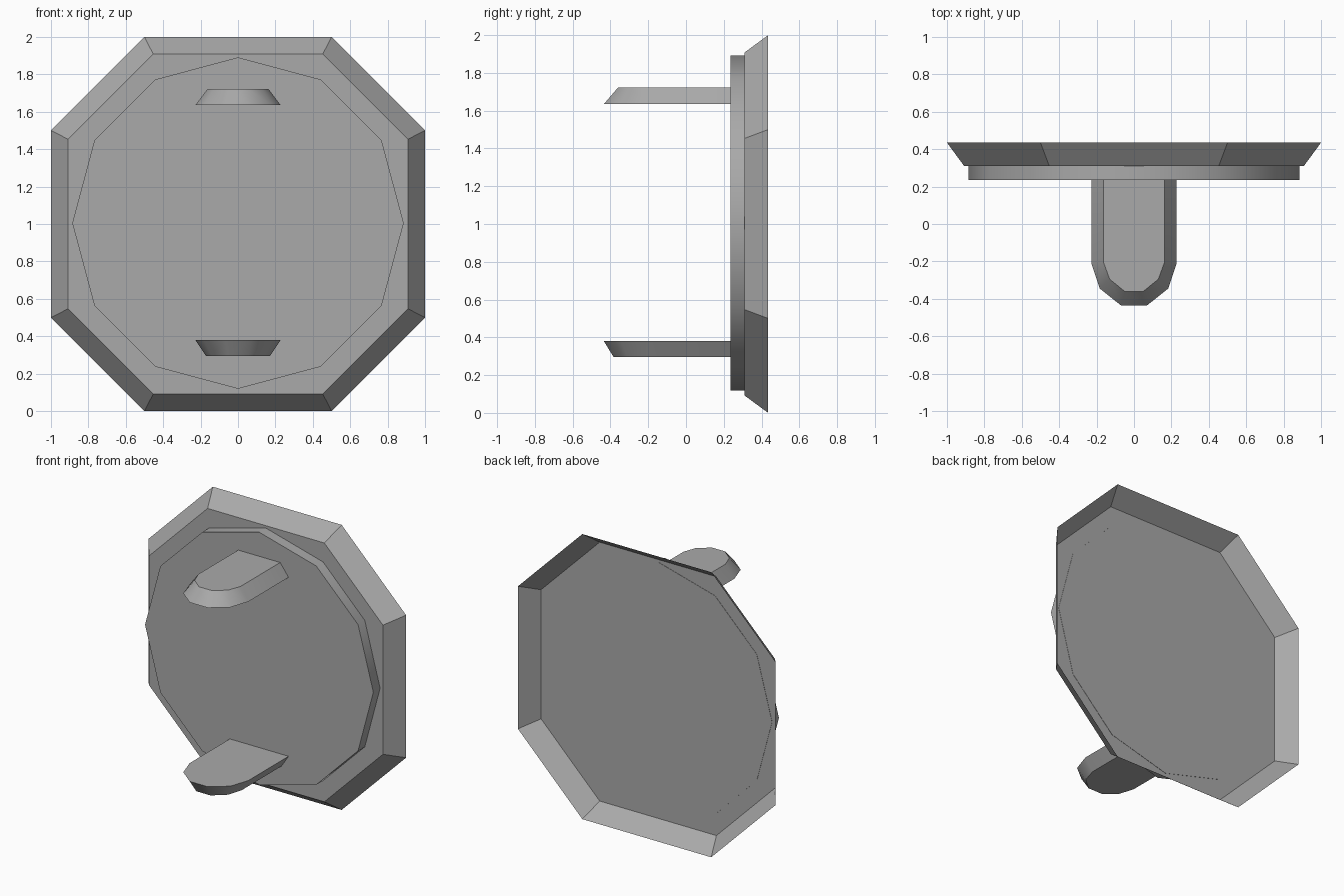
import bpy
import bmesh
import math

cube = bpy.data.objects.get("Cube")
if cube:
    bpy.data.objects.remove(cube, do_unlink=True)

grey = bpy.data.materials.new("plain grey")
grey.use_nodes = True
colour = (0.4, 0.4, 0.4, 1)
grey.diffuse_color = colour
grey.node_tree.nodes["Principled BSDF"].inputs["Base Color"].default_value = colour


def loft(name, ring_a, ring_b, cap_b=True, smooth=False):
    """Join two matching rings of points; ring_a is always capped."""
    bm = bmesh.new()
    a = [bm.verts.new(p) for p in ring_a]
    b = [bm.verts.new(p) for p in ring_b]
    n = len(a)
    bm.faces.new(a)
    if cap_b:
        bm.faces.new(b)
    for i in range(n):
        j = (i + 1) % n
        bm.faces.new((a[i], a[j], b[j], b[i]))
    bmesh.ops.recalc_face_normals(bm, faces=bm.faces)
    mesh = bpy.data.meshes.new(name)
    bm.to_mesh(mesh)
    bm.free()
    mesh.materials.append(grey)
    obj = bpy.data.objects.new(name, mesh)
    bpy.context.collection.objects.link(obj)
    if smooth:
        bpy.ops.object.select_all(action='DESELECT')
        obj.select_set(True)
        bpy.context.view_layer.objects.active = obj
        bpy.ops.object.shade_smooth_by_angle(angle=math.radians(42))
    return obj


def octagon(size, corner, y):
    quarter = [(size, corner), (corner, size)]
    pts = []
    for _ in range(4):
        pts += quarter
        quarter = [(-z, x) for x, z in quarter]
    return [(x, y, 1 + z) for x, z in pts]


def circle(radius, y, sides=12):
    angles = [math.tau * i / sides for i in range(sides)]
    return [(radius * math.cos(t), y, 1.005 + radius * math.sin(t)) for t in angles]


def tongue(half, z):
    """Mirror half of a rounded shelf outline at height z."""
    return [(x, y, z) for x, y in half] + [(-x, y, z) for x, y in reversed(half)]


# Shallow octagonal tray, open at the back
loft("octagonal_tray", octagon(0.908, 0.453, 0.31), octagon(1, 0.5, 0.435), cap_b=False)

# Twelve-sided plate on the front of the tray
loft("round_plate", circle(0.886, 0.235), circle(0.886, 0.312), smooth=True)

# Two rounded shelves, each tapering away from the middle
wide = [(0.228, 0.24), (0.228, -0.21), (0.183, -0.345), (0.07, -0.435)]
upper = [(0.163, 0.24), (0.163, -0.205), (0.13, -0.295), (0.05, -0.36)]
lower = [(0.172, 0.24), (0.172, -0.205), (0.14, -0.31), (0.055, -0.383)]
loft("upper_shelf", tongue(wide, 1.635), tongue(upper, 1.722), smooth=True)
loft("lower_shelf", tongue(wide, 0.38), tongue(lower, 0.295), smooth=True)
